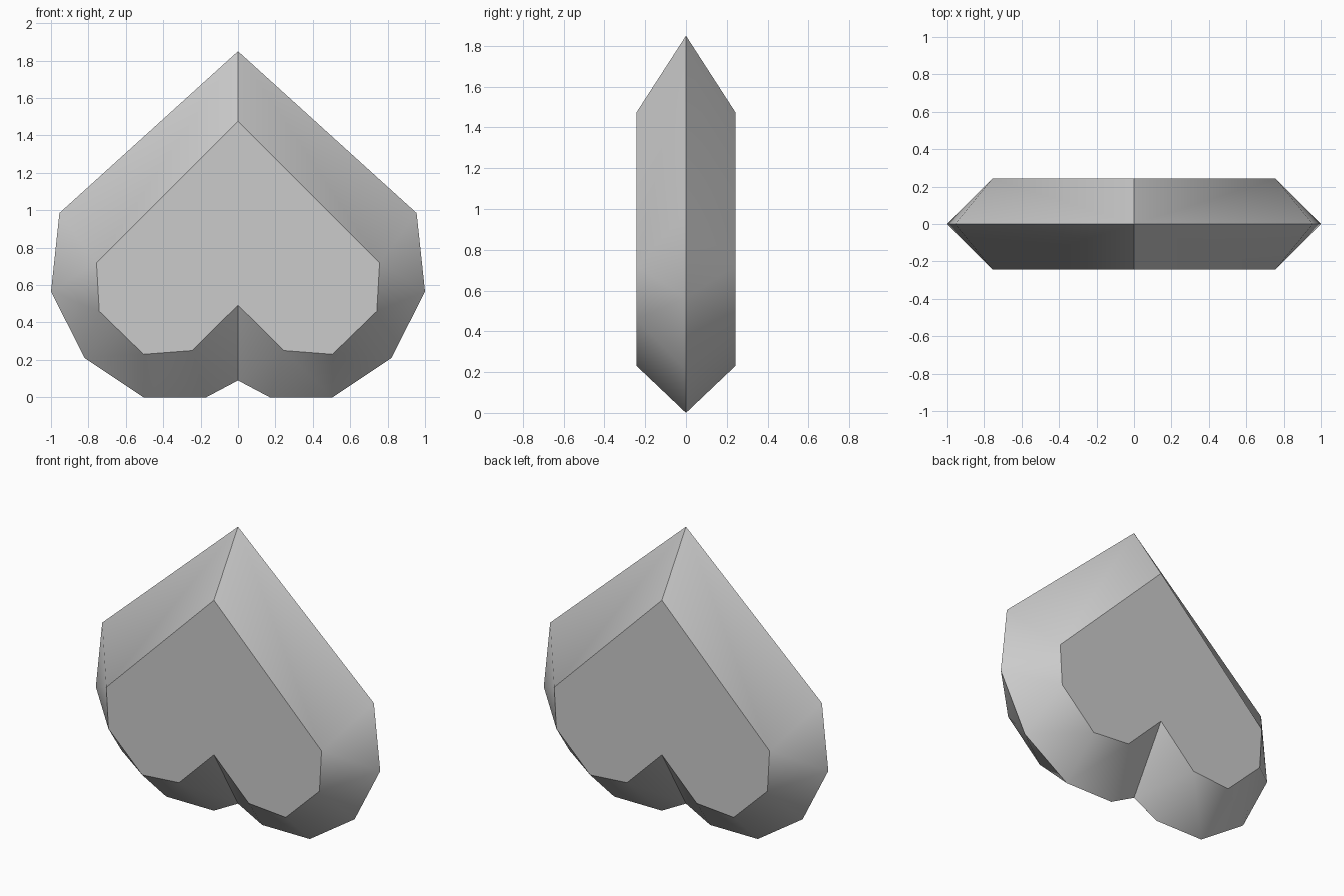
import bpy
import bmesh

if "Cube" in bpy.data.objects:
    bpy.data.objects.remove(bpy.data.objects["Cube"], do_unlink=True)

# One flat grey
grey = bpy.data.materials.new("light_grey")
grey.use_nodes = True
colour = (0.6, 0.6, 0.6, 1)
grey.diffuse_color = colour
grey.node_tree.nodes["Principled BSDF"].inputs["Base Color"].default_value = colour

# Half outlines (x, z) from the tip down to the notch
RIM = [(0, 1.85), (0.955, 0.985), (1, 0.565), (0.82, 0.21), (0.505, 0), (0.17, 0), (0, 0.09)]
FACE = [(0, 1.475), (0.757, 0.72), (0.742, 0.46), (0.505, 0.23), (0.245, 0.25), (0, 0.493)]
HALF_DEPTH = 0.242

# Bevel faces between the rim (R) and the flat face (F)
BEVEL = ["R0 R1 F1 F0", "R1 R2 F1", "R2 R3 F2 F1", "R3 R4 F3 F2",
         "R4 F4 F3", "R4 R5 F4", "R5 R6 F4", "R6 F5 F4"]

bm = bmesh.new()
for side in (-1, 1):
    for depth in (-HALF_DEPTH, HALF_DEPTH):
        corner = {f"R{i}": bm.verts.new((side * x, 0, z)) for i, (x, z) in enumerate(RIM)}
        corner.update({f"F{i}": bm.verts.new((side * x, depth, z)) for i, (x, z) in enumerate(FACE)})
        for names in BEVEL:
            bm.faces.new([corner[n] for n in names.split()])
        bm.faces.new([corner[f"F{i}"] for i in range(len(FACE))])
bmesh.ops.remove_doubles(bm, verts=bm.verts[:], dist=0.001)

# Join the two halves of each flat face
seams = [e for e in bm.edges
         if all(abs(v.co.x) < 0.001 and abs(v.co.y) > 0.1 for v in e.verts)]
bmesh.ops.dissolve_edges(bm, edges=seams, use_verts=False)
bmesh.ops.recalc_face_normals(bm, faces=bm.faces[:])

# Smooth bevel with crisp rim, face outline and centre creases
for face in bm.faces:
    face.smooth = True
for edge in bm.edges:
    a, b = (v.co for v in edge.verts)
    edge.smooth = not (abs(a.y - b.y) < 0.001 or abs(a.x) + abs(b.x) < 0.001)

mesh = bpy.data.meshes.new("faceted_heart")
bm.to_mesh(mesh)
bm.free()
mesh.materials.append(grey)
heart = bpy.data.objects.new("faceted_heart", mesh)
bpy.context.collection.objects.link(heart)
